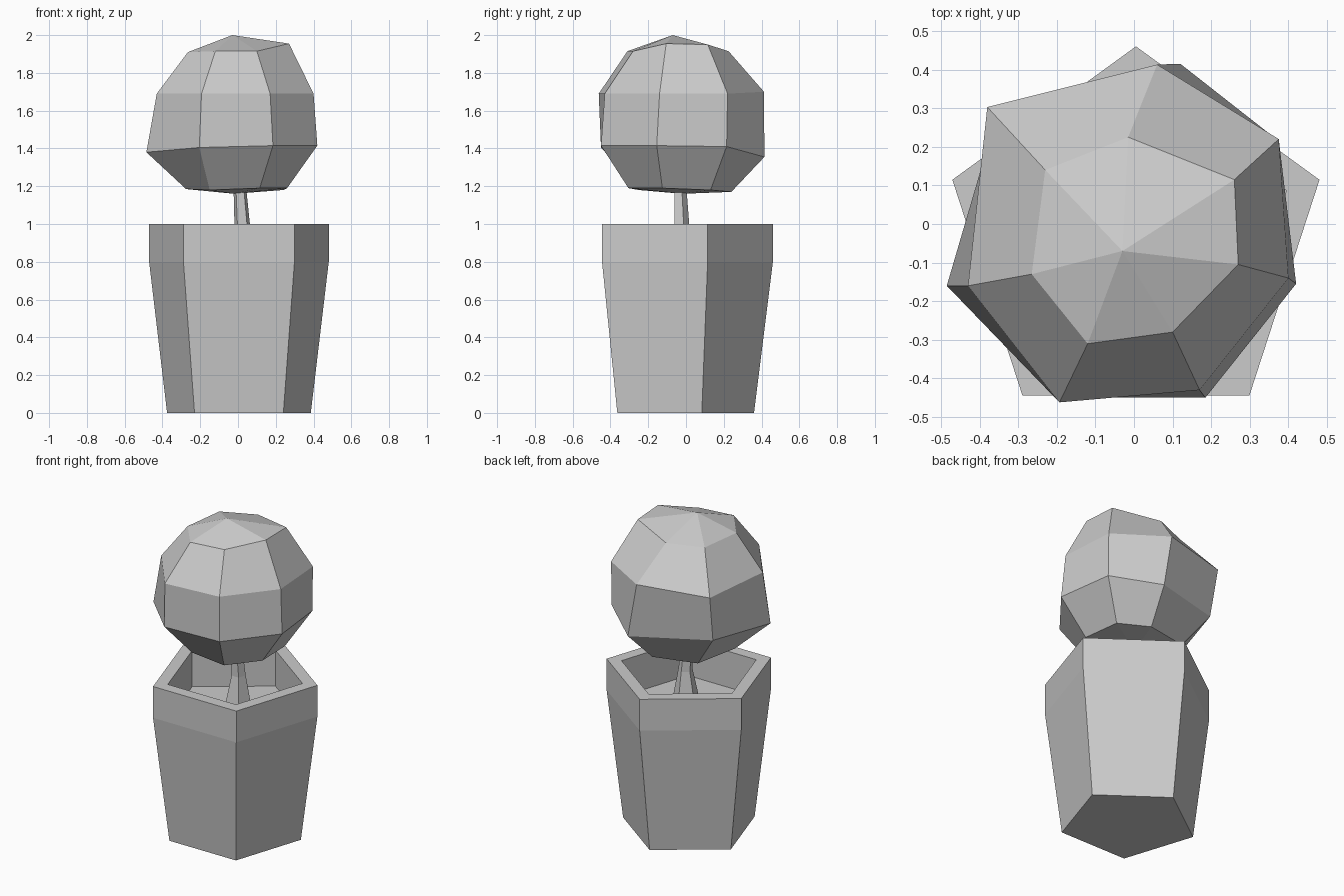
import bpy, bmesh
from math import cos, sin, pi


def ring(n, r, cx, cy, z, start=pi / 2):
    return [(cx + r * cos(start + 2 * pi * i / n), cy + r * sin(start + 2 * pi * i / n), z)
            for i in range(n)]


def loft(name, rings, low=None, high=None):
    """Skin rings from bottom to top, closing each end with a cap or a pole point."""
    bm = bmesh.new()
    rows = [[bm.verts.new(p) for p in r] for r in rings]
    n = len(rows[0])
    for a, b in zip(rows, rows[1:]):
        for i in range(n):
            j = (i + 1) % n
            bm.faces.new((a[i], a[j], b[j], b[i]))
    for row, pole in ((rows[0][::-1], low), (rows[-1], high)):
        if pole:
            tip = bm.verts.new(pole)
            for i in range(n):
                bm.faces.new((row[i], row[(i + 1) % n], tip))
        else:
            bm.faces.new(row)
    mesh = bpy.data.meshes.new(name)
    bm.to_mesh(mesh)
    bm.free()
    ob = bpy.data.objects.new(name, mesh)
    bpy.context.collection.objects.link(ob)
    return ob


# Five-sided pot: tapered wall, upright rim, hollow down to the soil
pot_profile = [(0.40, 0), (0.50, 0.8), (0.50, 1.0), (0.41, 1.0), (0.41, 0.77)]
loft("pot", [ring(5, r, 0.005, -0.04, z) for r, z in pot_profile])

# Slim trunk flaring out at the soil
trunk_profile = [(0.09, 0.02, -0.03, 0.76), (0.043, 0.022, -0.026, 1.0), (0.034, 0.008, -0.034, 1.22)]
loft("trunk", [ring(5, r, x, y, z) for r, x, y, z in trunk_profile])

# Lumpy seven-sided leaf ball, rings listed bottom to top
leaf_rings = [
    [(-0.275, -0.10, 1.185), (-0.15, -0.25, 1.18), (0.115, -0.305, 1.19), (0.26, -0.125, 1.19),
     (0.24, 0.13, 1.18), (0.07, 0.24, 1.17), (-0.21, 0.18, 1.18)],
    [(-0.485, -0.16, 1.38), (-0.205, -0.45, 1.405), (0.185, -0.45, 1.415), (0.42, -0.155, 1.415),
     (0.375, 0.215, 1.41), (0.12, 0.415, 1.355), (-0.365, 0.25, 1.395)],
    [(-0.43, -0.16, 1.69), (-0.193, -0.462, 1.69), (0.17, -0.43, 1.69), (0.40, -0.14, 1.69),
     (0.375, 0.22, 1.69), (0.06, 0.413, 1.70), (-0.38, 0.303, 1.69)],
    [(-0.265, -0.13, 1.91), (-0.12, -0.31, 1.915), (0.10, -0.28, 1.915), (0.27, -0.105, 1.955),
     (0.26, 0.115, 1.95), (-0.015, 0.225, 1.915), (-0.23, 0.14, 1.91)],
]
loft("leaf_ball", leaf_rings, low=(-0.02, -0.02, 1.16), high=(-0.03, -0.07, 2.0))
